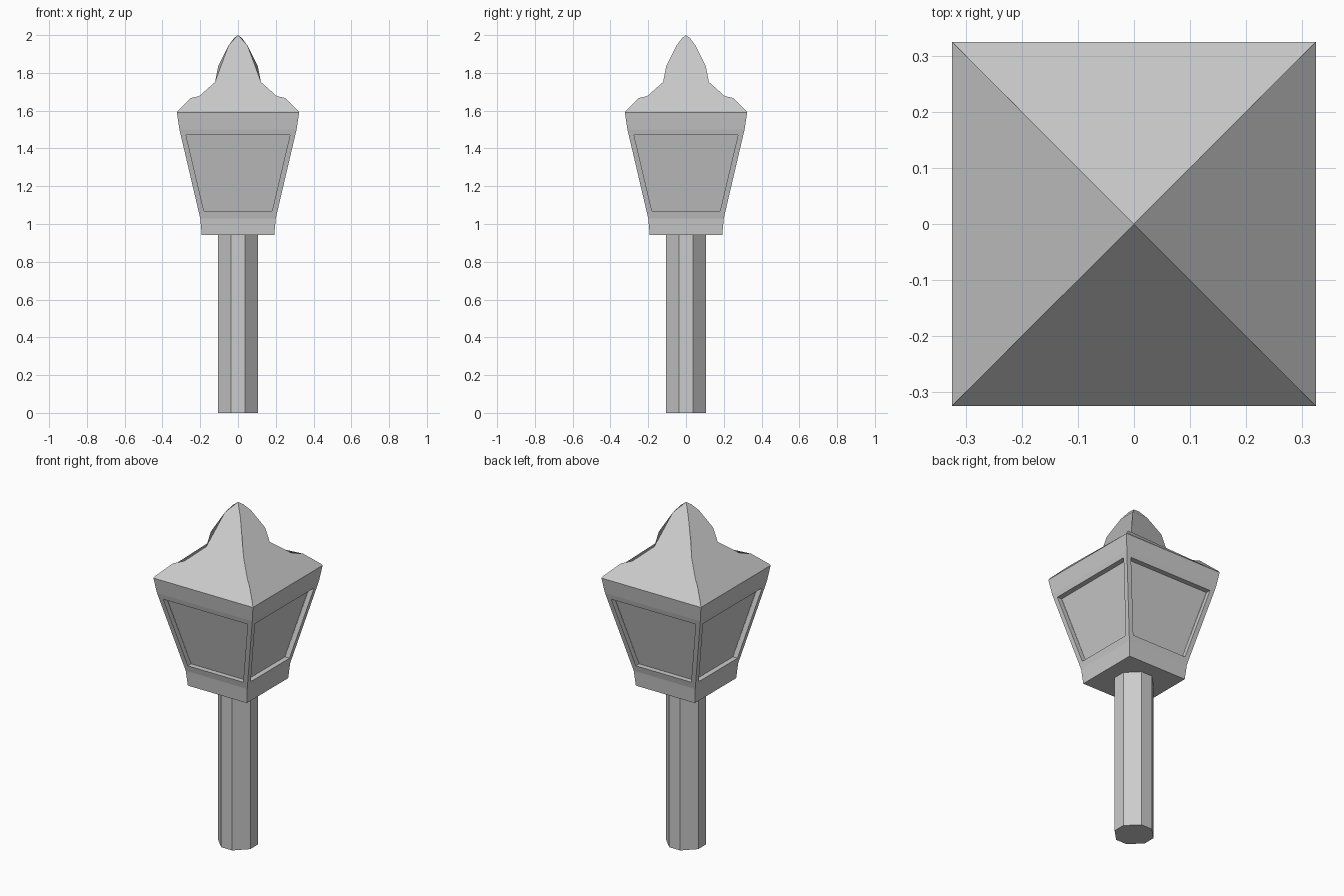
import bpy, bmesh

if "Cube" in bpy.data.objects:
    bpy.data.objects.remove(bpy.data.objects["Cube"])

grey = bpy.data.materials.new("grey metal")
grey.diffuse_color = (0.6, 0.6, 0.6, 1)
grey.use_nodes = True
grey.node_tree.nodes["Principled BSDF"].inputs["Base Color"].default_value = grey.diffuse_color
SIDES = [(1, 0), (0, 1), (-1, 0), (0, -1)]


def finish(name, bm):
    bmesh.ops.remove_doubles(bm, verts=bm.verts, dist=0.0005)
    bmesh.ops.recalc_face_normals(bm, faces=bm.faces)
    mesh = bpy.data.meshes.new(name)
    bm.to_mesh(mesh)
    bm.free()
    mesh.materials.append(grey)
    obj = bpy.data.objects.new(name, mesh)
    bpy.context.collection.objects.link(obj)
    return obj


def face(bm, pts):
    return bm.faces.new([bm.verts.new(p) for p in pts])


def on_side(d, across, out, z):
    """Point on one of the four sides of the lantern."""
    return (d[0] * out - d[1] * across, d[1] * out + d[0] * across, z)


# Post: square bar with chamfered corners
bm = bmesh.new()
a, b = 0.105, 0.036
outline = [(a, -b), (a, b), (b, a), (-b, a), (-a, b), (-a, -b), (-b, -a), (b, -a)]
face(bm, [(x, y, 0) for x, y in outline])
face(bm, [(x, y, 0.945) for x, y in outline])
for i in range(8):
    p, q = outline[i], outline[(i + 1) % 8]
    face(bm, [(*p, 0), (*q, 0), (*q, 0.945), (*p, 0.945)])
finish("post", bm)

# Lantern body: square rings joined upward, with a recessed panel per side
bm = bmesh.new()
rings = [(0.192, 0.942), (0.2, 1.03), (0.31, 1.5), (0.324, 1.59)]
LOW, HIGH = (0.18, 1.068), (0.275, 1.47)
DEPTH = 0.03


def wall(z):
    return 0.2 + (z - 1.03) * 0.11 / 0.47


for d in SIDES:
    for i in (0, 2):
        (r0, z0), (r1, z1) = rings[i], rings[i + 1]
        face(bm, [on_side(d, -r0, r0, z0), on_side(d, r0, r0, z0),
                  on_side(d, r1, r1, z1), on_side(d, -r1, r1, z1)])
    (r0, z0), (r1, z1) = rings[1], rings[2]
    outer = [on_side(d, s * r, r, z) for s, r, z in
             ((-1, r0, z0), (1, r0, z0), (1, r1, z1), (-1, r1, z1))]
    frame, glass = [[on_side(d, s * w, wall(z) - depth, z) for s, (w, z) in
                     ((-1, LOW), (1, LOW), (1, HIGH), (-1, HIGH))]
                    for depth in (0, DEPTH)]
    for i in range(4):
        j = (i + 1) % 4
        face(bm, [outer[i], outer[j], frame[j], frame[i]])
        face(bm, [frame[i], frame[j], glass[j], glass[i]])
    face(bm, glass)
r, z = rings[0]
face(bm, [(-r, -r, z), (-r, r, z), (r, r, z), (r, -r, z)])
finish("lantern_body", bm)

# Roof: four single faces, each outlined by two curved ridges
bm = bmesh.new()
ridge = [(0.324, 1.59), (0.318, 1.6), (0.25, 1.667), (0.205, 1.677), (0.121, 1.752),
         (0.116, 1.78), (0.104, 1.838), (0.05, 1.945), (0.02, 1.985)]
for d in SIDES:
    face(bm, [on_side(d, -r, r, z) for r, z in ridge] + [(0, 0, 2)]
         + [on_side(d, r, r, z) for r, z in reversed(ridge)])
finish("roof", bm)
